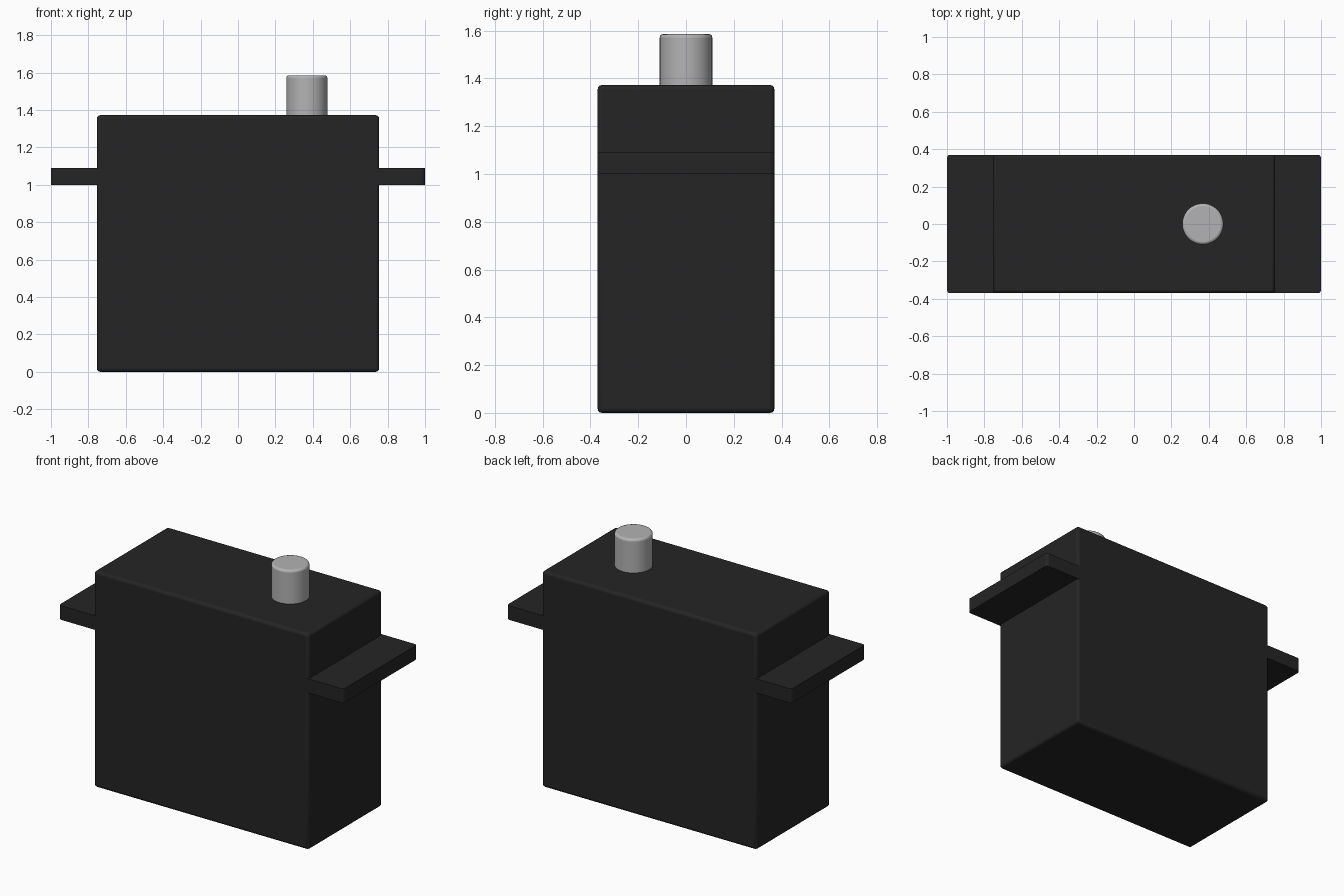
import bpy

if "Cube" in bpy.data.objects:
    bpy.data.objects.remove(bpy.data.objects["Cube"])

def material(name, value):
    mat = bpy.data.materials.new(name)
    mat.diffuse_color = (value, value, value * 1.02, 1)
    mat.use_nodes = True
    mat.node_tree.nodes["Principled BSDF"].inputs["Base Color"].default_value = mat.diffuse_color
    return mat

black = material("black_plastic", 0.018)
metal = material("grey_metal", 0.45)

def finish(obj, name, mat, width, keep_edge=None):
    """Name, colour and round the edges chosen by keep_edge (all if None)."""
    obj.name = name
    obj.data.materials.append(mat)
    bpy.ops.object.transform_apply(location=True, rotation=False, scale=True)
    bevel = obj.modifiers.new("rounding", 'BEVEL')
    bevel.width, bevel.segments = width, 3
    if keep_edge:
        bevel.limit_method = 'WEIGHT'
        weights = obj.data.attributes.new("bevel_weight_edge", 'FLOAT', 'EDGE')
        verts = obj.data.vertices
        for e in obj.data.edges:
            a, b = (verts[i].co for i in e.vertices)
            weights.data[e.index].value = 1.0 if keep_edge(a, b) else 0.0
    bpy.ops.object.shade_smooth_by_angle()
    return obj

def box(name, x, y, z, width, keep_edge=None):
    lo, hi = zip(x, y, z)
    bpy.ops.mesh.primitive_cube_add(
        size=1, location=[(a + b) / 2 for a, b in zip(lo, hi)])
    obj = bpy.context.object
    obj.scale = [b - a for a, b in zip(lo, hi)]
    return finish(obj, name, black, width, keep_edge)

# Motor housing
body = box("housing", (-0.755, 0.755), (-0.37, 0.37), (0, 1.372), 0.018)

# Mounting tabs, rounded on their outer upright corners and mirrored in x
tabs = box("mounting_tabs", (0.737, 1.0), (-0.37, 0.37), (1.0, 1.09), 0.018,
           lambda a, b: abs(a.z - b.z) > 0.05 and a.x > 0.9)
tabs.modifiers.new("both_sides", 'MIRROR')

# Output shaft with a softened top rim
bpy.ops.mesh.primitive_cylinder_add(vertices=48, radius=0.11, depth=0.285,
                                    location=(0.368, 0, 1.4425))
finish(bpy.context.object, "output_shaft", metal, 0.014,
       lambda a, b: min(a.z, b.z) > 1.5)
